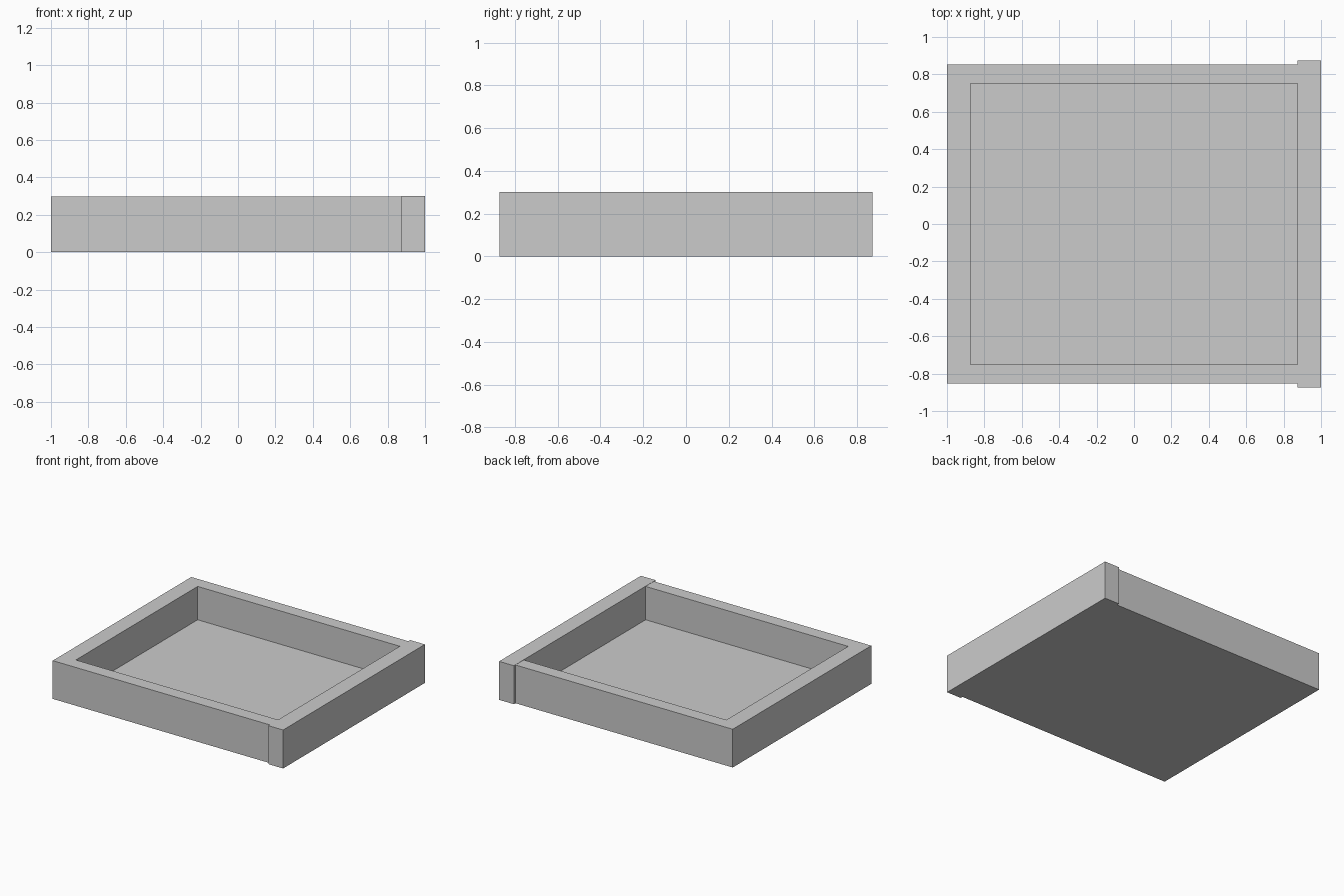
import bpy
import bmesh
from mathutils import Matrix, Vector

if "Cube" in bpy.data.objects:
    bpy.data.objects.remove(bpy.data.objects["Cube"])

HEIGHT = 0.30
WALL_TOP = 0.298
INNER_X = 0.873
INNER_Y = 0.75
OUTER_Y = 0.853


def box(name, low, high):
    """Axis-aligned box between two opposite corners."""
    low, high = Vector(low), Vector(high)
    mesh = bpy.data.meshes.new(name)
    bm = bmesh.new()
    place = Matrix.Translation((low + high) / 2) @ Matrix.Diagonal((*(high - low), 1))
    bmesh.ops.create_cube(bm, size=1, matrix=place)
    bm.to_mesh(mesh)
    bm.free()
    obj = bpy.data.objects.new(name, mesh)
    bpy.context.collection.objects.link(obj)
    return obj


# Drawer bottom, set between the walls
box("bottom_panel", (-INNER_X, -INNER_Y, 0), (INNER_X, INNER_Y, 0.038))

# Long side walls
for name, side in (("near_side_wall", -1), ("far_side_wall", 1)):
    y0, y1 = sorted((side * INNER_Y, side * OUTER_Y))
    box(name, (-INNER_X, y0, 0), (INNER_X, y1, WALL_TOP))

# Rear wall across the full body width
box("rear_wall", (-1, -OUTER_Y, 0), (-INNER_X, OUTER_Y, WALL_TOP))

# Face panel, slightly wider than the body
box("face_panel", (INNER_X, -0.873, 0), (1, 0.873, HEIGHT))
